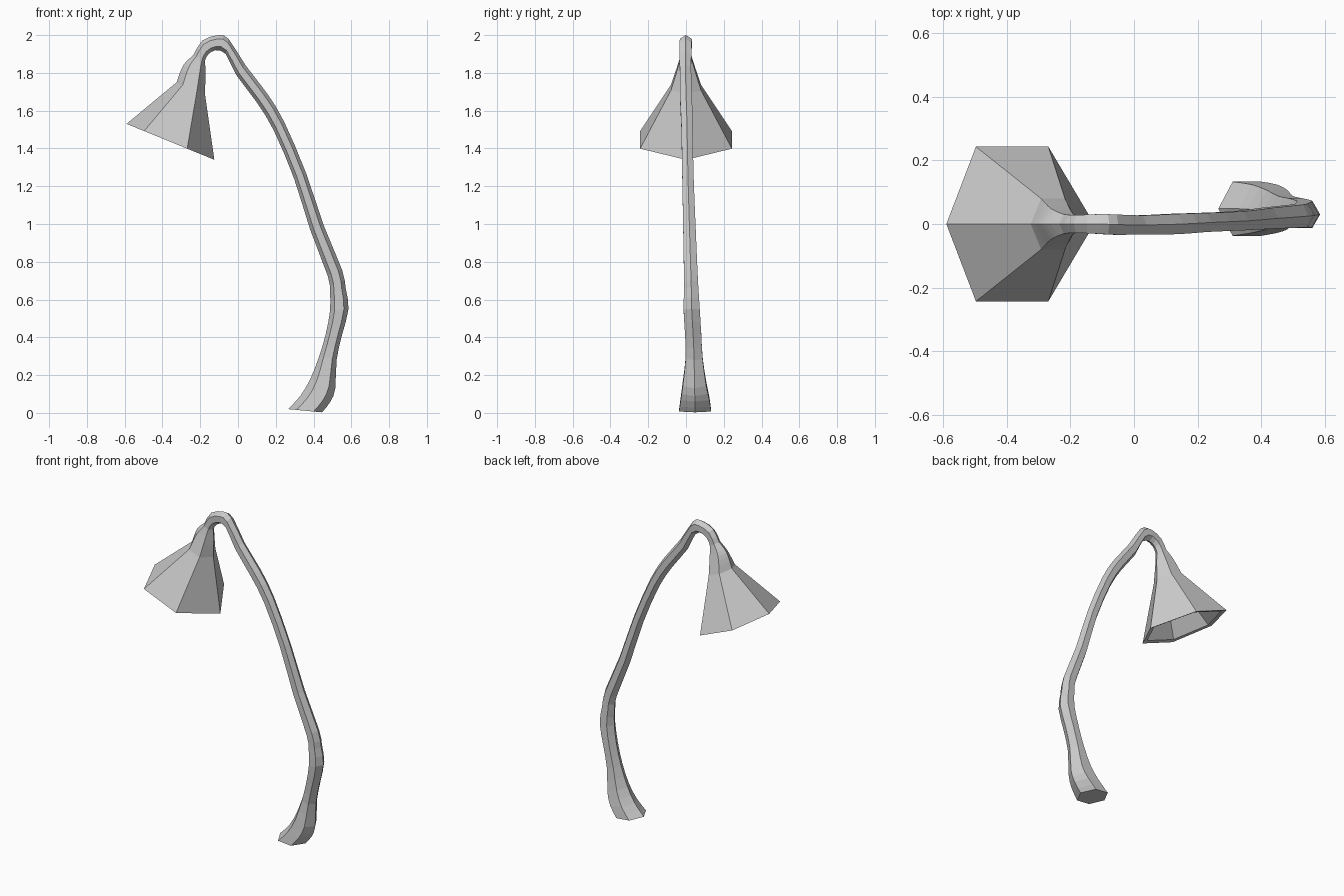
import bpy, bmesh
from mathutils import Vector

if "Cube" in bpy.data.objects:
    bpy.data.objects.remove(bpy.data.objects["Cube"])

# Each ring: outer point (x, z), inner point (x, z), y centre, y half width,
# and the two fractions across where the side corners sit
S = (0.25, 0.75)
stem = [
    (.445, .003, .265, .020, .048, .085, *S),
    (.490, .060, .330, .090, .048, .076, *S),
    (.515, .130, .383, .180, .045, .062, *S),
    (.522, .280, .430, .300, .043, .045, *S),
    (.550, .410, .465, .420, .038, .043, *S),
    (.585, .550, .487, .540, .030, .043, *S),
    (.570, .660, .487, .640, .028, .038, *S),
    (.550, .760, .475, .725, .025, .036, *S),
    (.455, .990, .382, .970, .018, .033, *S),
    (.360, 1.27, .297, 1.24, .010, .030, *S),
    (.245, 1.54, .187, 1.50, .005, .030, *S),
    (.155, 1.69, .095, 1.65, .000, .032, *S),
    (.040, 1.84, -.010, 1.79, -.003, .030, *S),
    (-.050, 1.98, -.065, 1.90, -.002, .032, *S),
    (-.105, 2.00, -.120, 1.92, .000, .031, *S),
    (-.190, 1.97, -.160, 1.895, .000, .028, *S),
    (-.235, 1.895, -.175, 1.865, .000, .030, *S),
]
neck = [
    stem[-1],
    (-.290, 1.84, -.172, 1.80, .000, .048, *S),
    (-.325, 1.75, -.175, 1.69, .000, .080, .22, .72),
]
rim = (-.590, 1.53, -.125, 1.34, .000, .243, .20, .69)


def resample(rings, n):
    """Catmull-Rom curve through the ring parameters."""
    out = []
    for i in range(len(rings) - 1):
        a, b, c, d = (rings[min(max(i + k, 0), len(rings) - 1)] for k in (-1, 0, 1, 2))
        for s in range(n):
            t = s / n
            out.append(tuple(
                .5 * (2 * q + (r - p) * t + (2 * p - 5 * q + 4 * r - w) * t * t
                      + (3 * q - p - 3 * r + w) * t ** 3)
                for p, q, r, w in zip(a, b, c, d)))
    return out + [rings[-1]]


def corners(ring):
    ax, az, bx, bz, yc, yh, f, g = ring
    a, b = Vector((ax, yc, az)), Vector((bx, yc, bz))
    side = Vector((0, yh, 0))
    p, q = a.lerp(b, f), a.lerp(b, g)
    return [a, p + side, q + side, b, q - side, p - side]


def shrink(ring, k, lift):
    """Smaller copy of a ring for the inside wall."""
    ax, az, bx, bz, yc, yh, f, g = ring
    mx, mz = (ax + bx) / 2, (az + bz) / 2
    return (mx + (ax - mx) * k, mz + (az - mz) * k + lift,
            mx + (bx - mx) * k, mz + (bz - mz) * k + lift, yc, yh * k, f, g)


def loft(name, rings, cap_start, cap_end):
    bm = bmesh.new()
    loops = [[bm.verts.new(c) for c in corners(r)] for r in rings]
    for lo, hi in zip(loops, loops[1:]):
        for i in range(6):
            j = (i + 1) % 6
            bm.faces.new((lo[i], lo[j], hi[j], hi[i]))
    if cap_start:
        bm.faces.new(loops[0][::-1])
    if cap_end:
        bm.faces.new(loops[-1])
    bmesh.ops.recalc_face_normals(bm, faces=bm.faces[:])
    me = bpy.data.meshes.new(name)
    bm.to_mesh(me)
    bm.free()
    ob = bpy.data.objects.new(name, me)
    bpy.context.collection.objects.link(ob)
    return ob


# Bent six-sided stem with flared foot
loft("stem", resample(stem, 2), True, True)

# Hanging bell: outer wall, lip, and hollow inside
outer = resample(neck, 4) + [rim]
inside = [shrink(rim, .88, .006), shrink(neck[2], .75, 0), shrink(neck[1], .6, 0)]
loft("bell_shade", outer + inside, True, True)
